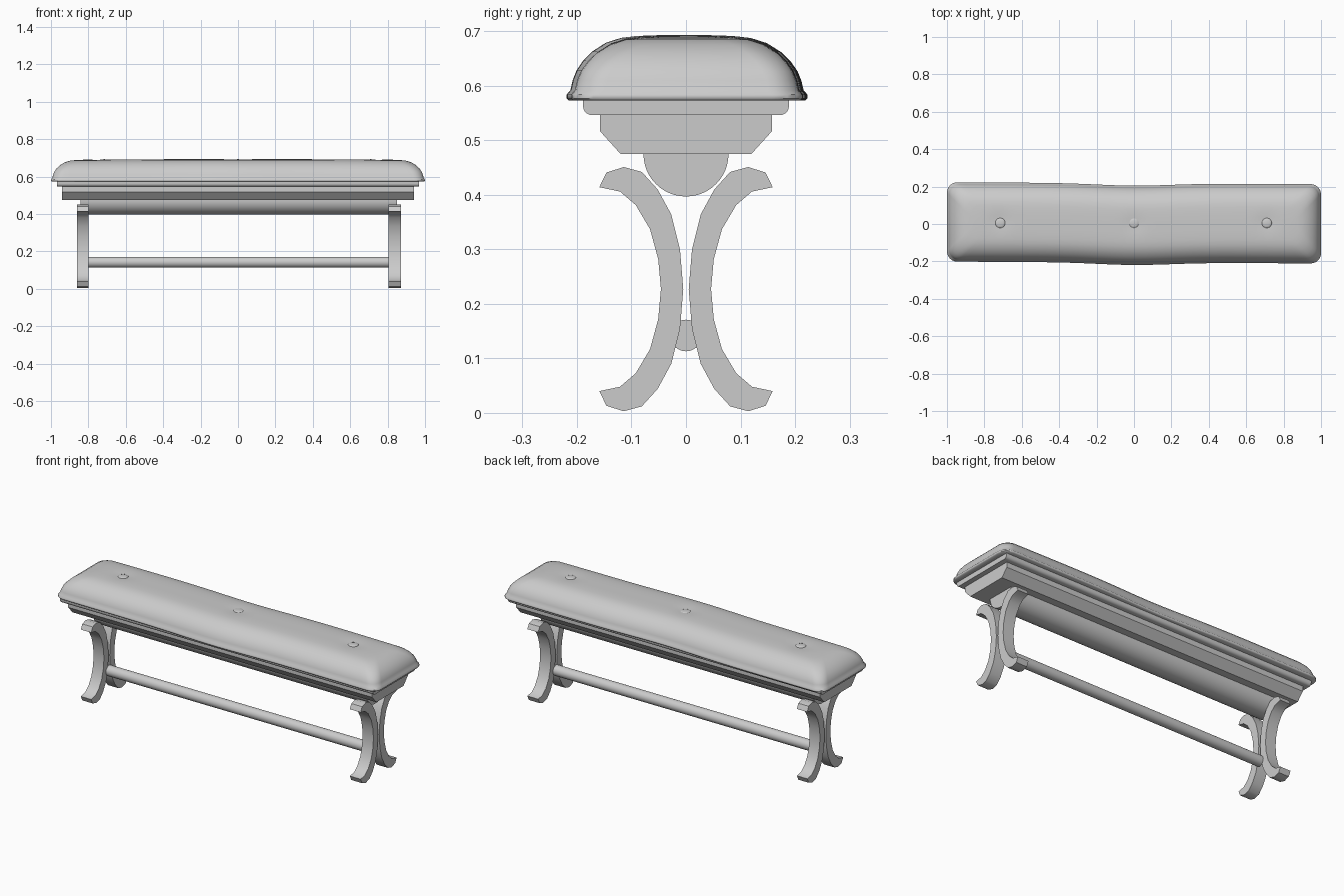
import bpy, bmesh, math

if "Cube" in bpy.data.objects:
    bpy.data.objects.remove(bpy.data.objects["Cube"])


def finish(name, bm, angle=35):
    bmesh.ops.remove_doubles(bm, verts=bm.verts, dist=1e-4)
    bmesh.ops.recalc_face_normals(bm, faces=bm.faces)
    me = bpy.data.meshes.new(name)
    bm.to_mesh(me)
    bm.free()
    ob = bpy.data.objects.new(name, me)
    bpy.context.collection.objects.link(ob)
    bpy.ops.object.select_all(action='DESELECT')
    ob.select_set(True)
    bpy.context.view_layer.objects.active = ob
    bpy.ops.object.shade_smooth_by_angle(angle=math.radians(angle))
    return ob


def loft(bm, rings):
    for a, b in zip(rings, rings[1:]):
        n = len(a)
        for i in range(n):
            j = (i + 1) % n
            bm.faces.new((a[i], a[j], b[j], b[i]))


def extrude_x(name, profile, x0, x1, angle=35):
    """Extrude a closed (y, z) profile along x."""
    bm = bmesh.new()
    rings = [[bm.verts.new((x, y, z)) for y, z in profile] for x in (x0, x1)]
    loft(bm, rings)
    for r in rings:
        bm.faces.new(r)
    return finish(name, bm, angle)


def arc(cy, cz, r, a0, a1, n):
    return [(cy + r * math.cos(math.radians(a0 + (a1 - a0) * i / n)),
             cz + r * math.sin(math.radians(a0 + (a1 - a0) * i / n)))
            for i in range(n + 1)]


# Cushion: inset rings of a rounded rectangle, bent gently, with button dimples
BUTTONS = (-0.715, 0.0, 0.71)
BY = 0.005


def outline(hx, hy, r):
    r = min(r, hy)
    pts = []
    for sx, sy, a in ((1, 1, 0), (-1, 1, 90), (-1, -1, 180), (1, -1, 270)):
        pts += arc(sx * (hx - r), sy * (hy - r), r, a, a + 90, 6)
        if a in (0, 180):  # long sides
            pts += [(sx * (hx - r) * (1 - 2 * i / 60), sy * hy) for i in range(1, 60)]
    return pts


def soften(x, y, z):
    bend = -0.013 * math.exp(-(x / 0.28) ** 2) + 0.006 - 0.005 * x
    top = max(0, (z - 0.6) / 0.092)
    z -= 0.005 * top * abs(x) ** 3
    for bx in BUTTONS:
        d2 = (x - bx) ** 2 + (y - BY) ** 2
        z -= 0.005 * top * math.exp(-d2 / 0.05 ** 2)
    return x, y + bend, z


section = [(0.03, 0.573), (0.004, 0.573), (0, 0.577), (0, 0.584), (0.007, 0.592),
           (0.011, 0.61), (0.018, 0.628), (0.03, 0.646), (0.047, 0.663),
           (0.072, 0.679), (0.1, 0.688), (0.125, 0.691), (0.15, 0.6925),
           (0.175, 0.693), (0.195, 0.693), (0.212, 0.693)]
bm = bmesh.new()
rings = []
for inset, z in section:
    pts = outline(1 - inset, 0.212 - inset, 0.055)
    rings.append([bm.verts.new(soften(x, y, z)) for x, y in pts])
loft(bm, rings)
bm.faces.new(rings[0])
finish("seat_cushion", bm, 50)

# Cushion buttons
for k, bx in enumerate(BUTTONS):
    bm = bmesh.new()
    rings = []
    for r, z in ((0.026, 0.678), (0.027, 0.687), (0.024, 0.690), (0.016, 0.692), (0.0, 0.693)):
        rings.append([bm.verts.new((bx + r * math.cos(t * math.pi / 12),
                                    BY + r * math.sin(t * math.pi / 12), z)) for t in range(24)])
    loft(bm, rings)
    finish(f"button_{k + 1}", bm, 60)

# Seat board with rounded lower edges
board = [(0.189, 0.575), (-0.189, 0.575)] + arc(-0.172, 0.563, 0.017, 180, 270, 5) \
    + arc(0.172, 0.563, 0.017, 270, 360, 5)
extrude_x("seat_board", board, -0.969, 0.969)

# Chamfered apron below the board
extrude_x("apron", [(0.158, 0.547), (-0.158, 0.547), (-0.158, 0.517), (-0.12, 0.475),
                    (0.12, 0.475), (0.158, 0.517)], -0.941, 0.941)

# Half-round beam
extrude_x("half_round_beam", arc(0, 0.475, 0.078, 180, 360, 24), -0.842, 0.85)

# Round stretcher between the legs
extrude_x("stretcher", arc(0, 0.142, 0.029, 0, 345, 23), -0.80, 0.807)

# Curved legs: upper half of each profile is mirrored about the leg's middle
MID = 0.227
convex = [(0.005, 0), (0.011, 0.073), (0.027, 0.137), (0.052, 0.183), (0.081, 0.215),
          (0.114, 0.224), (0.146, 0.214), (0.159, 0.187)]
concave = [(0.121, 0.179), (0.092, 0.154), (0.066, 0.110), (0.051, 0.055), (0.046, 0)]
half = convex + concave
leg = [(y, MID + z) for y, z in half] + [(y, MID - z) for y, z in reversed(half[1:-1])]
for side, x0, x1 in (("left", -0.862, -0.798), ("right", 0.804, 0.871)):
    for end, s in (("front", -1), ("back", 1)):
        extrude_x(f"{side}_{end}_leg", [(s * y, z + 0.0) for y, z in leg], x0, x1)
